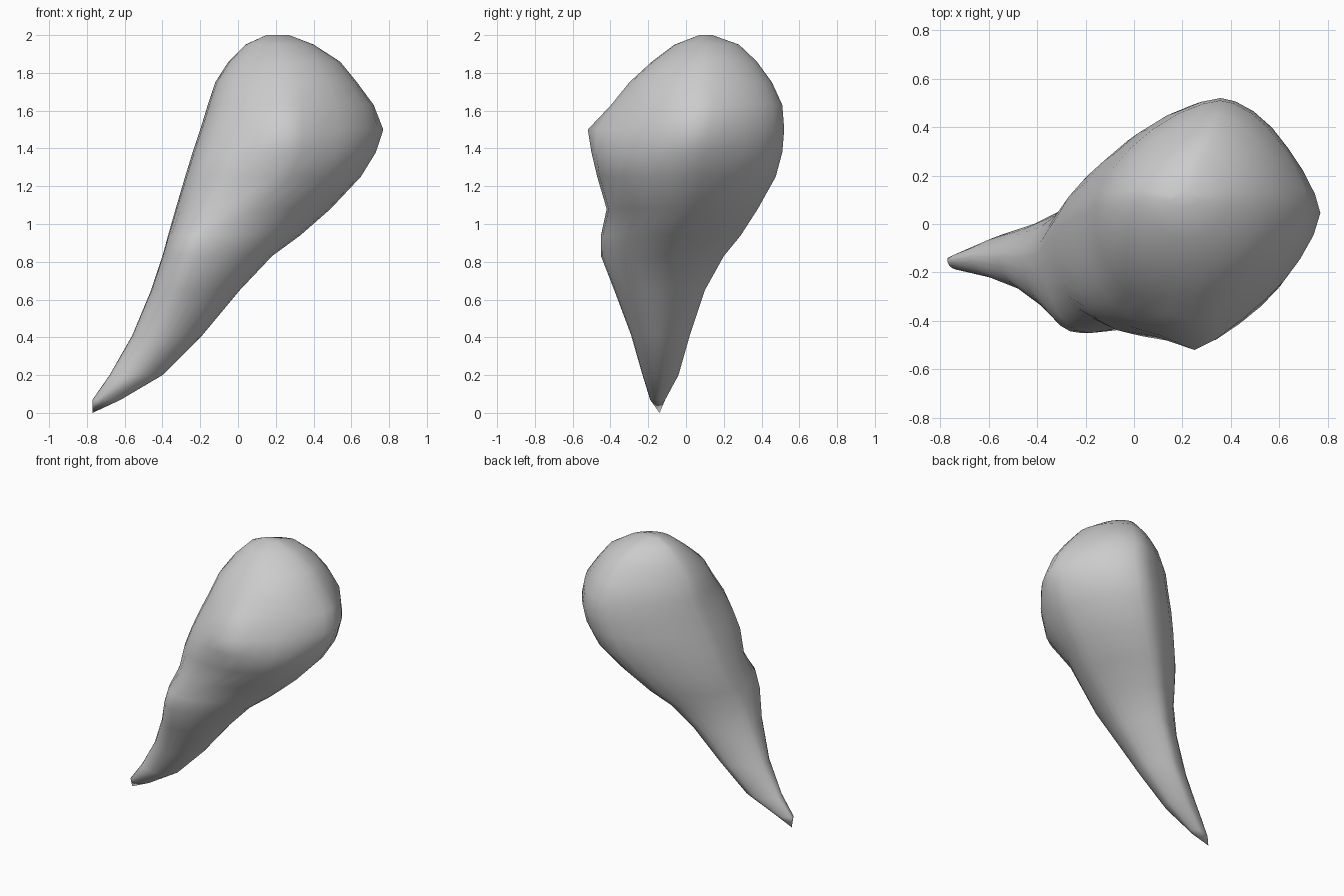
import bpy
import bmesh
from math import cos, sin, pi
from mathutils import Vector

SEGMENTS = 28

# Remove the default cube
default_cube = bpy.data.objects.get("Cube")
if default_cube:
    bpy.data.objects.remove(default_cube, do_unlink=True)

# Horizontal sections: height, left edge, right edge, front, back, x of the front ridge
SECTIONS = [
    (.07, -.77, -.62, -.19, -.11, -.72),
    (.2, -.68, -.4, -.23, -.04, -.53),
    (.41, -.56, -.19, -.29, .02, -.38),
    (.65, -.46, .01, -.38, .1, -.28),
    (.83, -.4, .18, -.45, .2, -.22),
    (.94, -.37, .33, -.45, .29, -.18),
    (1.08, -.33, .49, -.42, .38, 0),
    (1.25, -.28, .65, -.47, .475, .2),
    (1.38, -.24, .71, -.455, .51, .25),
    (1.5, -.2, .73, -.43, .52, .25),
    (1.63, -.16, .7, -.36, .51, .25),
    (1.75, -.12, .63, -.3, .455, .25),
    (1.86, -.05, .54, -.18, .375, .25),
    (1.95, .04, .4, -.06, .28, .22),
    (2, .15, .27, .07, .14, .21),
]

# Small pointed bumps: place, push
BUMPS = [
    (Vector((.25, -.43, 1.5)), Vector((0, -.09, 0))),
    (Vector((.73, .05, 1.5)), Vector((.04, 0, 0))),
]


def quarter_power(c, s, height):
    """Below one the quarter is fuller than an ellipse, above one flatter."""
    if s > 0:
        return 1.2 if c > 0 else 1.3
    if c > 0:
        return 1.1
    return 1 - .35 * max(0, 1 - abs(height - 1.3) / .6)


def section_points(height, left, right, front, back, ridge_x):
    """Four rounded quarters that join the extreme points of a section."""
    side_y = (front + back) / 2
    back_x = (left + right) / 2 + (right - left) / 10
    points = []
    for step in range(SEGMENTS):
        angle = 2 * pi * step / SEGMENTS
        c, s = cos(angle), sin(angle)
        power = quarter_power(c, s, height)
        centre_x = back_x if s > 0 else ridge_x
        reach_x = right - centre_x if c > 0 else left - centre_x
        reach_y = back - side_y if s > 0 else front - side_y
        points.append((centre_x + reach_x * abs(c) ** power,
                       side_y + reach_y * abs(s) ** power,
                       height))
    return points


def push_bumps(vertex):
    """Draw the surface out into the small pointed bumps."""
    for place, push in BUMPS:
        distance = (vertex.co - place).length
        vertex.co += push * max(0, 1 - distance / .25)


def build_body():
    bm = bmesh.new()
    rings = [[bm.verts.new(point) for point in section_points(*section)]
             for section in SECTIONS]

    # Skin between neighbouring sections
    for lower, upper in zip(rings, rings[1:]):
        for i in range(SEGMENTS):
            j = (i + 1) % SEGMENTS
            bm.faces.new((lower[i], lower[j], upper[j], upper[i]))

    # Pointed lower tip and closed crown
    tip = bm.verts.new((-.77, -.14, 0))
    for i in range(SEGMENTS):
        bm.faces.new((tip, rings[0][(i + 1) % SEGMENTS], rings[0][i]))
    bm.faces.new(rings[-1])

    for vertex in bm.verts:
        push_bumps(vertex)
    bmesh.ops.recalc_face_normals(bm, faces=bm.faces)

    mesh = bpy.data.meshes.new("teardrop_body")
    bm.to_mesh(mesh)
    bm.free()
    body = bpy.data.objects.new("teardrop_body", mesh)
    bpy.context.collection.objects.link(body)
    return body


def make_material(name, colour):
    material = bpy.data.materials.new(name)
    material.use_nodes = True
    material.diffuse_color = colour
    shader = material.node_tree.nodes["Principled BSDF"]
    shader.inputs["Base Color"].default_value = colour
    return material


body = build_body()
body.data.materials.append(make_material("plain grey", (.6, .6, .6, 1)))

# Smooth surface with creases kept at sharp edges
bpy.ops.object.select_all(action="DESELECT")
body.select_set(True)
bpy.context.view_layer.objects.active = body
bpy.ops.object.shade_smooth_by_angle(angle=pi / 4)
